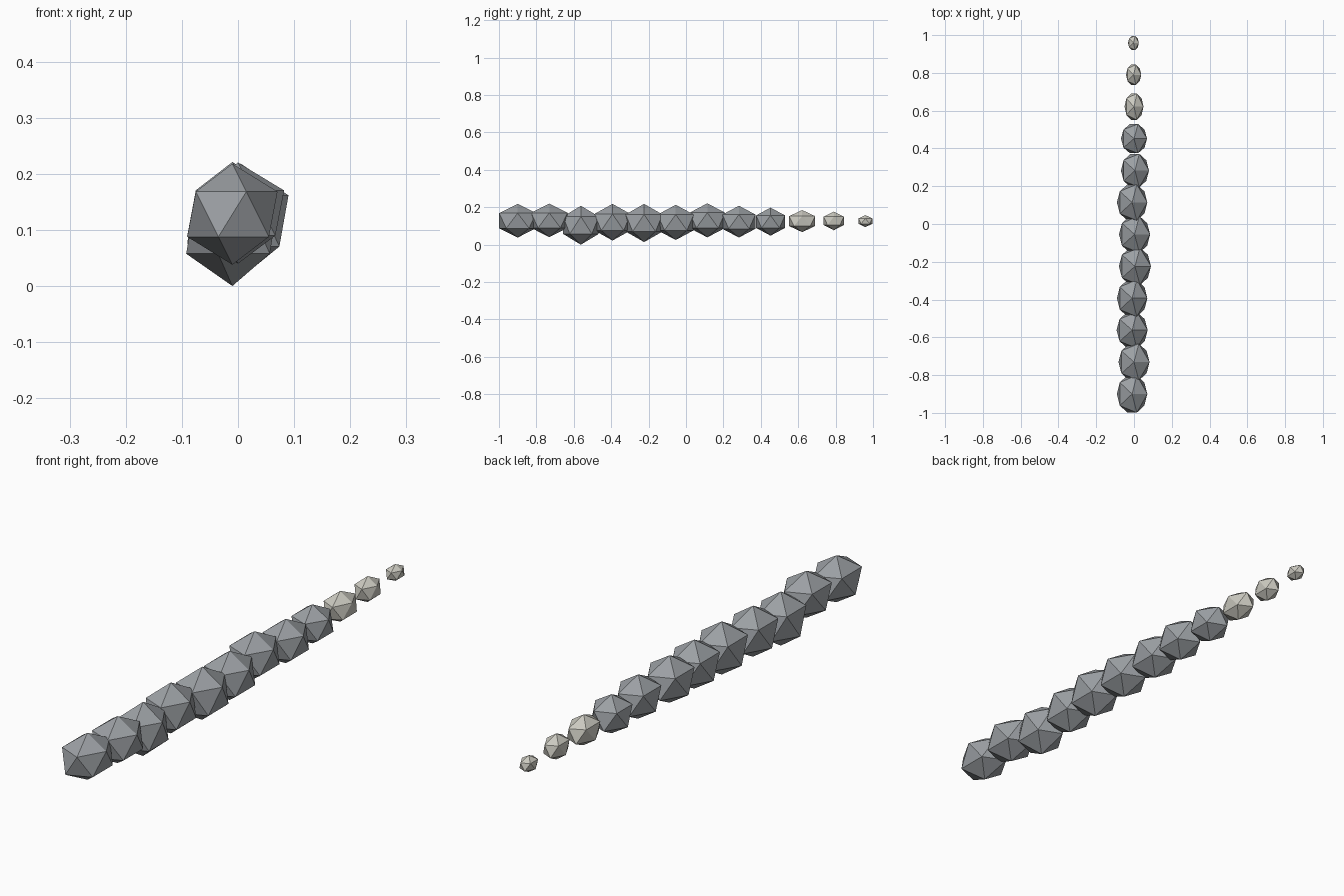
import bpy

cube = bpy.data.objects.get("Cube")
if cube:
    bpy.data.objects.remove(cube, do_unlink=True)


def make_material(name, colour):
    mat = bpy.data.materials.new(name)
    mat.use_nodes = True
    mat.diffuse_color = (*colour, 1)
    bsdf = mat.node_tree.nodes["Principled BSDF"]
    bsdf.inputs["Base Color"].default_value = (*colour, 1)
    return mat


slate = make_material("slate grey", (0.33, 0.35, 0.37))
pale = make_material("pale warm grey", (0.60, 0.59, 0.53))

FIRST_Y, SPACING = -0.90, 0.169

# Each segment: x, z, then its radii along x, y and z
segments = [
    (-0.010, 0.128, 0.090, 0.116, 0.090),
    (0.000, 0.130, 0.092, 0.114, 0.090),
    (-0.010, 0.104, 0.092, 0.112, 0.104),
    (-0.010, 0.120, 0.090, 0.114, 0.098),
    (0.005, 0.116, 0.095, 0.116, 0.102),
    (0.003, 0.119, 0.092, 0.114, 0.094),
    (-0.010, 0.130, 0.090, 0.112, 0.091),
    (0.005, 0.123, 0.083, 0.104, 0.085),
    (0.000, 0.123, 0.077, 0.091, 0.075),
    (0.000, 0.126, 0.056, 0.082, 0.059),
    (-0.002, 0.127, 0.045, 0.063, 0.050),
    (-0.003, 0.126, 0.032, 0.044, 0.032),
]

# Chain of faceted segments, tapering to a pale tail
for i, (x, z, *radii) in enumerate(segments):
    bpy.ops.mesh.primitive_ico_sphere_add(
        subdivisions=1, radius=1, location=(x, FIRST_Y + SPACING * i, z))
    segment = bpy.context.object
    is_tail = i >= len(segments) - 3
    segment.name = f"tail_segment_{i + 1}" if is_tail else f"body_segment_{i + 1}"
    segment.scale = radii
    segment.data.materials.append(pale if is_tail else slate)
